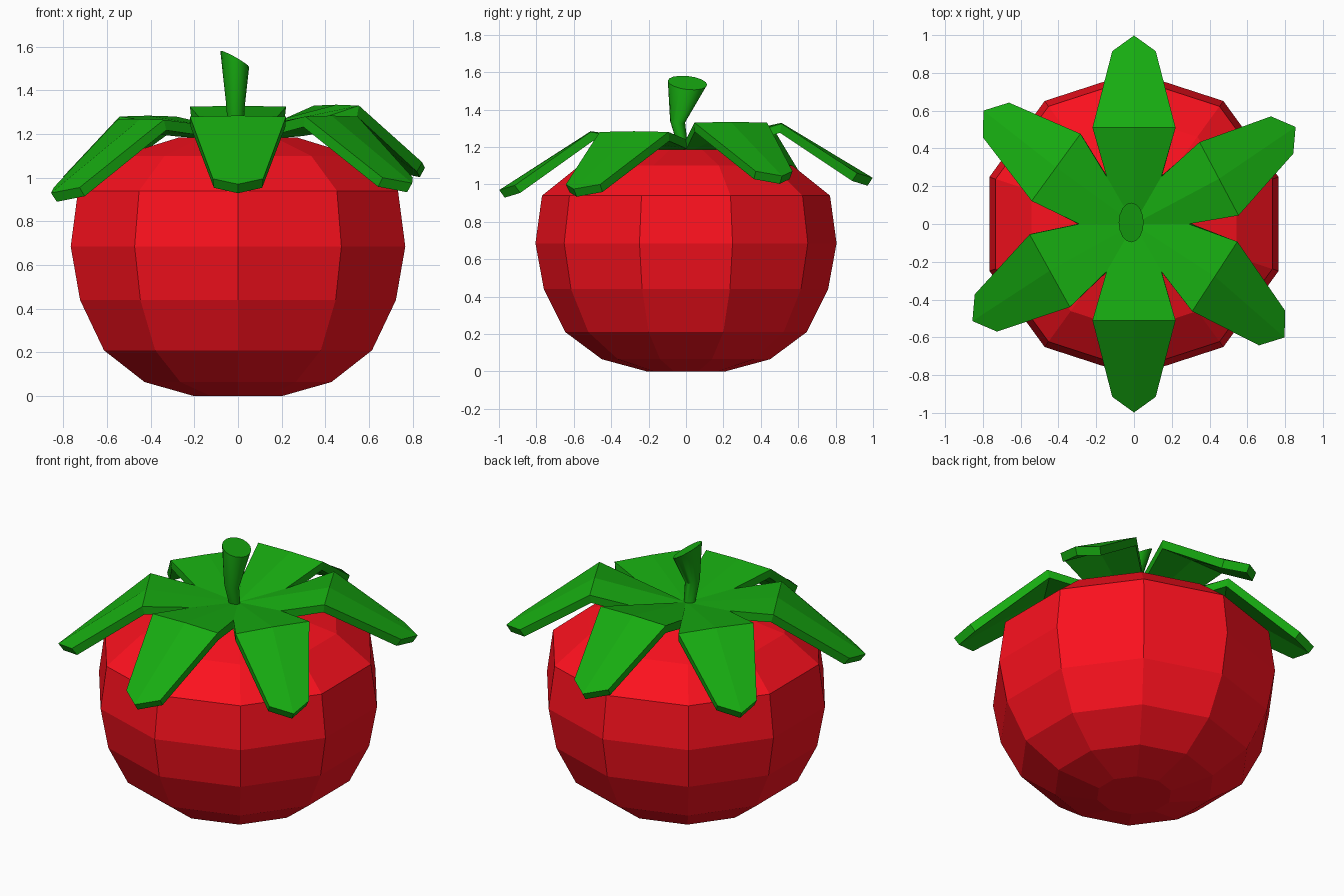
import bpy, bmesh
from math import sin, cos, pi, radians
from mathutils import Vector

if "Cube" in bpy.data.objects:
    bpy.data.objects.remove(bpy.data.objects["Cube"])


def material(name, color):
    m = bpy.data.materials.new(name)
    m.diffuse_color = (*color, 1)
    m.use_nodes = True
    m.node_tree.nodes["Principled BSDF"].inputs["Base Color"].default_value = m.diffuse_color
    return m


def make_object(bm, name, mat):
    bmesh.ops.remove_doubles(bm, verts=bm.verts, dist=0.0005)
    bmesh.ops.recalc_face_normals(bm, faces=bm.faces)
    me = bpy.data.meshes.new(name)
    bm.to_mesh(me)
    bm.free()
    ob = bpy.data.objects.new(name, me)
    bpy.context.collection.objects.link(ob)
    me.materials.append(mat)
    return ob


def loft(rings):
    """Join consecutive closed rings of points with quads and cap both ends."""
    bm = bmesh.new()
    loops = [[bm.verts.new(p) for p in ring] for ring in rings]
    n = len(loops[0])
    for a, b in zip(loops, loops[1:]):
        for i in range(n):
            j = (i + 1) % n
            bm.faces.new((a[i], a[j], b[j], b[i]))
    bm.faces.new(loops[0])
    bm.faces.new(loops[-1])
    return bm


red = material("red_skin", (0.97, 0.0055, 0.013))
green = material("green_leaf", (0.0085, 0.41, 0.0055))

# Fruit: ten-sided lathe with a dip at the top
profile = [(0.21, 0), (0.45, 0.065), (0.645, 0.21), (0.76, 0.44), (0.805, 0.685),
           (0.77, 0.94), (0.57, 1.10), (0.28, 1.185), (0.06, 1.14)]
bm = loft([[(r * sin(k * pi / 5), r * cos(k * pi / 5), z) for k in range(10)]
           for r, z in profile])
make_object(bm, "fruit_body", red)

# Calyx: six folded leaves (fold angle, tip angle, fold z, tip z)
leaves = [(90, 90, 1.325, 1.045), (28, 31, 1.33, 1.055), (-33, -37, 1.28, 0.985),
          (-90, -90, 1.28, 0.98), (209, 211, 1.265, 0.94), (144, 143, 1.28, 0.99)]
bm = bmesh.new()
for i, (fold_a, tip_a, fold_z, tip_z) in enumerate(leaves):
    def at(angle, r, side, z):
        a = radians(angle)
        return bm.verts.new((r * cos(a) - side * sin(a), r * sin(a) + side * cos(a), z))
    centre = bm.verts.new((0, 0, 1.215))
    ridge = at(fold_a, 0.51, 0, fold_z + 0.004)
    tip = at(tip_a, 0.998, 0, tip_z - 0.01)
    for s in (1, -1):
        notch = at(90 - 60 * i + 30 * s, 0.29, 0, 1.24)
        corner = at(fold_a, 0.51, 0.22 * s, fold_z)
        shoulder = at(tip_a, 0.915, 0.115 * s, tip_z + 0.015)
        for f in ((centre, notch, corner, ridge), (ridge, corner, shoulder, tip)):
            bm.faces.new(f if s < 0 else f[::-1])
calyx = make_object(bm, "leaves", green)
if sum(p.normal.z for p in calyx.data.polygons) < 0:
    calyx.data.flip_normals()
solid = calyx.modifiers.new("thickness", "SOLIDIFY")
solid.thickness = 0.05
solid.offset = -1

# Stem: bent, flaring towards a slanted cut (x, y, z, half widths, slope)
sections = [(-0.01, -0.012, 1.18, 0.032, 0.025, 0), (-0.012, -0.045, 1.335, 0.043, 0.04, -0.2),
            (-0.015, 0.008, 1.543, 0.066, 0.105, -0.55)]
angles = [k * pi / 8 for k in range(16)]
bm = loft([[Vector((x + rx * cos(a), y + ry * sin(a),
                    z + slope * rx * cos(a) - 0.1 * ry * sin(a))) for a in angles]
           for x, y, z, rx, ry, slope in sections])
stem = make_object(bm, "stem", green)
bpy.context.view_layer.objects.active = stem
stem.select_set(True)
bpy.ops.object.shade_smooth_by_angle(angle=radians(35))
